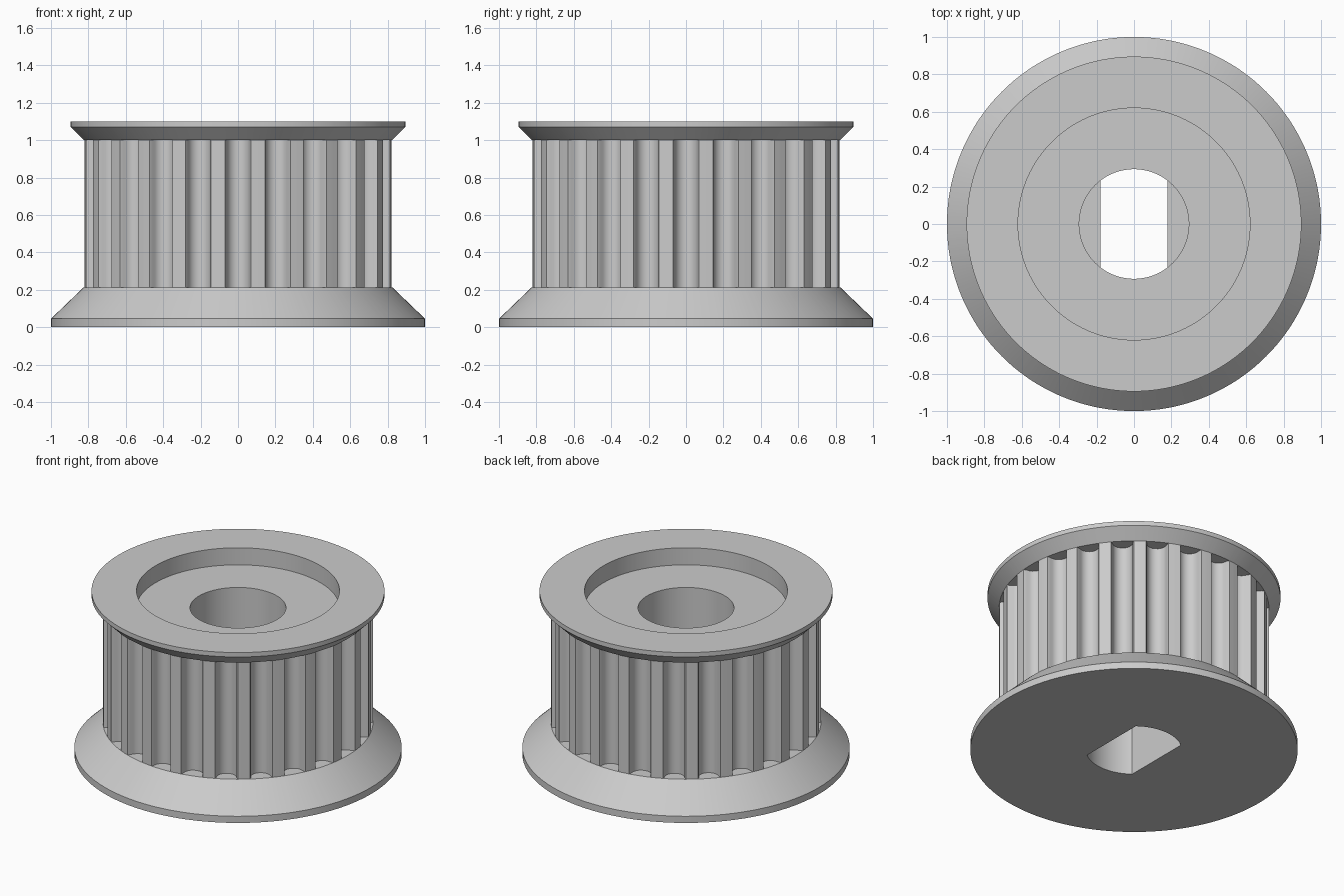
import bpy, bmesh
from math import sin, cos, pi, atan2, hypot, acos, radians

cube = bpy.data.objects.get("Cube")
if cube:
    bpy.data.objects.remove(cube, do_unlink=True)

TEETH = 24
PITCH = 2 * pi / TEETH
TOOTH_R = 0.825      # radius over the teeth
GROOVE_R = 0.062     # round groove bottom
GROOVE_DEPTH = 0.084
BORE_R = 0.293
FLAT_X = 0.18        # half distance between the shaft flats
STEP_Z = 0.6         # height where the flats end


def belt_outline():
    """Polar points (angle, radius) of the toothed section."""
    centre = TOOTH_R - GROOVE_DEPTH + GROOVE_R
    steps = 10
    pts = []
    for i in range(steps + 1):
        t = -pi / 2 + pi * i / steps
        pts.append((GROOVE_R * sin(t), centre - GROOVE_R * cos(t)))
    groove = [(atan2(u, r), hypot(u, r)) for u, r in pts]
    lip = 0.0705 / TOOTH_R
    # land samples line up with the corners of the shaft flats
    corner = acos(FLAT_X / BORE_R) % PITCH
    land = sorted((corner, PITCH - corner))
    tooth = [(-lip, TOOTH_R)] + groove + [(lip, TOOTH_R)]
    tooth += [(a, TOOTH_R) for a in land]
    return [(k * PITCH + a, r) for k in range(TEETH) for a, r in tooth]


OUTLINE = belt_outline()


def circle(r):
    return [(r * cos(a), r * sin(a)) for a, _ in OUTLINE]


def slot():
    return [(max(-FLAT_X, min(FLAT_X, x)), y) for x, y in circle(BORE_R)]


toothed = [(r * cos(a), r * sin(a)) for a, r in OUTLINE]

# Closed chain of sections: out along the base, up the outside, down the bore
sections = [
    (slot(), 0), (circle(1.0), 0), (circle(1.0), 0.045),        # base flange
    (circle(TOOTH_R), 0.213),
    (toothed, 0.213), (toothed, 1.0),                           # belt teeth
    (circle(TOOTH_R), 1.0), (circle(0.895), 1.07),              # top flange
    (circle(0.895), 1.1),
    (circle(0.62), 1.1), (circle(0.62), 0.985),                 # recess
    (circle(BORE_R), 0.985), (circle(BORE_R), STEP_Z),          # round bore
    (slot(), STEP_Z),                                           # shaft flats
]

bm = bmesh.new()
rings = [[bm.verts.new((x, y, z)) for x, y in pts] for pts, z in sections]
n = len(OUTLINE)
for a, b in zip(rings, rings[1:] + rings[:1]):
    for i in range(n):
        j = (i + 1) % n
        bm.faces.new((a[i], a[j], b[j], b[i]))
bmesh.ops.remove_doubles(bm, verts=bm.verts, dist=1e-5)
bmesh.ops.recalc_face_normals(bm, faces=bm.faces)
mesh = bpy.data.meshes.new("belt_pulley")
bm.to_mesh(mesh)
bm.free()

pulley = bpy.data.objects.new("belt_pulley", mesh)
bpy.context.collection.objects.link(pulley)

# Plain grey
grey = bpy.data.materials.new("light_grey")
grey.use_nodes = True
colour = (0.6, 0.6, 0.6, 1)
grey.diffuse_color = colour
grey.node_tree.nodes["Principled BSDF"].inputs["Base Color"].default_value = colour
mesh.materials.append(grey)

bpy.ops.object.select_all(action='DESELECT')
pulley.select_set(True)
bpy.context.view_layer.objects.active = pulley
bpy.ops.object.shade_smooth_by_angle(angle=radians(30))
